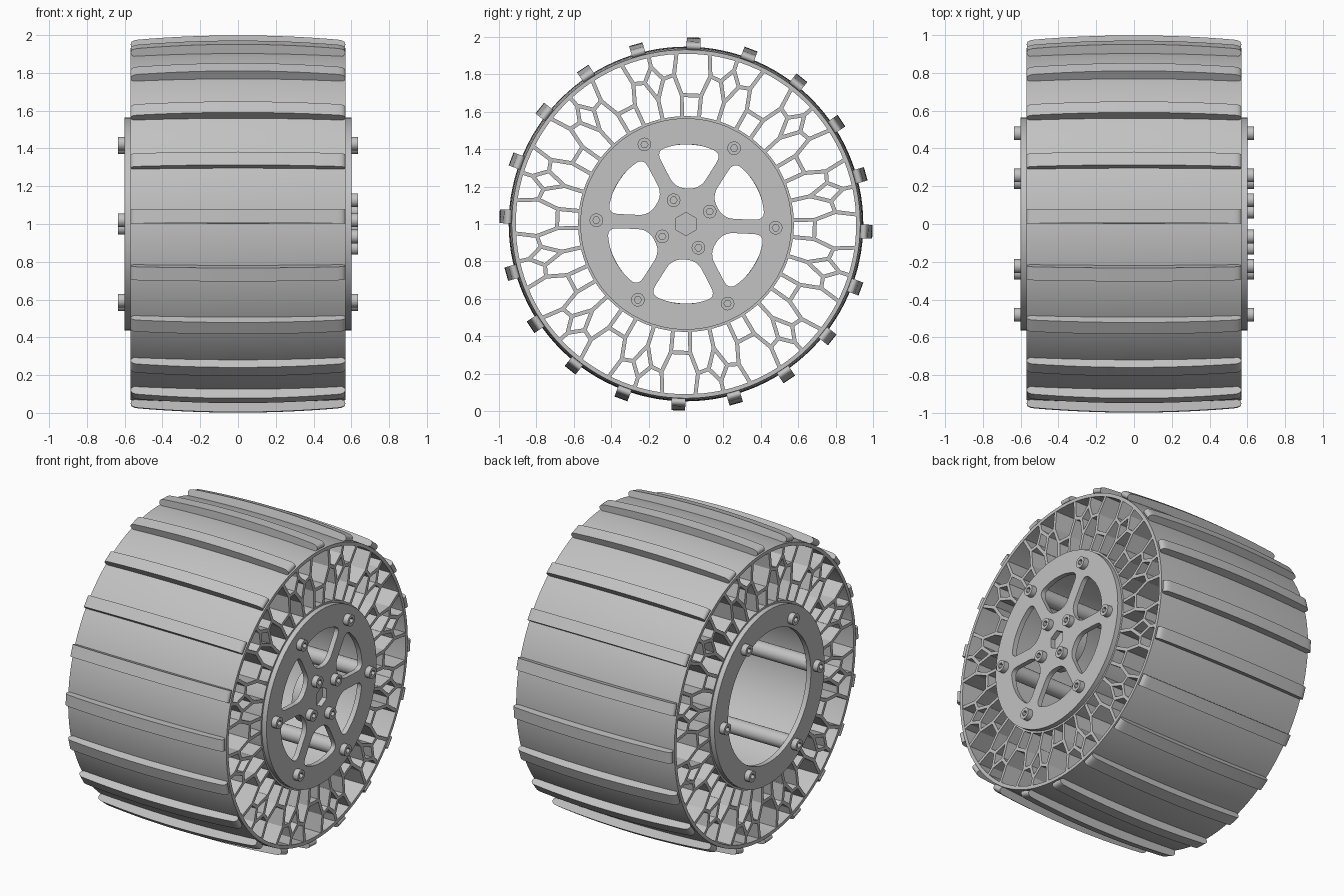
import bpy, bmesh
from math import sin, cos, pi, radians
from mathutils import Matrix, Vector

if bpy.data.objects.get("Cube"):
    bpy.data.objects.remove(bpy.data.objects["Cube"], do_unlink=True)

TURN = radians(87.6)      # whole wheel is turned slightly about its axle
HALF = 0.568              # half width of the tyre
parts = []

grey = bpy.data.materials.new("plain grey")
grey.use_nodes = True
grey.diffuse_color = (0.54, 0.54, 0.54, 1)
grey.node_tree.nodes["Principled BSDF"].inputs["Base Color"].default_value = grey.diffuse_color


def add_part(name, mesh, matrix=Matrix()):
    ob = bpy.data.objects.new(name, mesh)
    bpy.context.collection.objects.link(ob)
    if not mesh.materials:
        mesh.materials.append(grey)
    ob.matrix_world = matrix
    parts.append(ob)
    return ob


def finish(bm, name):
    bmesh.ops.remove_doubles(bm, verts=bm.verts, dist=1e-5)
    bmesh.ops.recalc_face_normals(bm, faces=bm.faces)
    mesh = bpy.data.meshes.new(name)
    bm.to_mesh(mesh)
    bm.free()
    return mesh


def polar(r, a):
    return Vector((r * cos(a), r * sin(a)))


def circle(r, n=96, centre=(0, 0), start=0):
    return [Vector(centre) + polar(r, start + 2 * pi * i / n) for i in range(n)]


def rounded(points, cut, steps=6):
    """Round each corner of a polygon by a quadratic blend."""
    out = []
    for i, p in enumerate(points):
        p, a, b = Vector(p), Vector(points[i - 1]), Vector(points[(i + 1) % len(points)])
        s = p + (a - p).normalized() * min(cut, (a - p).length * 0.48)
        e = p + (b - p).normalized() * min(cut, (b - p).length * 0.48)
        for k in range(steps + 1):
            t = k / steps
            out.append(s * (1 - t) ** 2 + p * 2 * t * (1 - t) + e * t * t)
    return out


def plate(name, loops, half_depth):
    """Extruded flat outline; later loops are holes."""
    cu = bpy.data.curves.new(name, 'CURVE')
    cu.dimensions, cu.fill_mode, cu.extrude = '2D', 'BOTH', half_depth
    for loop in loops:
        sp = cu.splines.new('POLY')
        sp.points.add(len(loop) - 1)
        for pt, p in zip(sp.points, loop):
            pt.co = (p[0], p[1], 0, 1)
        sp.use_cyclic_u = True
    tmp = bpy.data.objects.new(name, cu)
    raw = bpy.data.meshes.new_from_object(tmp)
    bm = bmesh.new()
    bm.from_mesh(raw)
    bpy.data.objects.remove(tmp)
    bpy.data.curves.remove(cu)
    bpy.data.meshes.remove(raw)
    return finish(bm, name)


def on_axle(x, r=0, a=0):
    """Local z along the axle, at radius r and angle a in the wheel plane."""
    p = polar(r, a)
    return Matrix(((0, 0, 1, x), (1, 0, 0, p.x), (0, 1, 0, 1 + p.y), (0, 0, 0, 1)))


# Tyre band: slightly crowned shell
bm = bmesh.new()
outline = [(-HALF, 0.91), (HALF, 0.91)]
for i in range(13):
    x = HALF * (1 - i / 6)
    outline.append((x, 0.948 - 0.016 * (x / HALF) ** 2))
verts = [bm.verts.new((x, r, 1)) for x, r in outline]
edges = [bm.edges.new((verts[i - 1], verts[i])) for i in range(len(verts))]
bmesh.ops.spin(bm, geom=verts + edges, cent=(0, 0, 1), axis=(1, 0, 0),
               angle=2 * pi, steps=120, use_merge=True)
add_part("tyre_band", finish(bm, "tyre_band"))

# Tread bars: crowned, with rounded outer corners
crown = [(HALF * (1 - i / 6), 0.998 - 0.026 * (1 - i / 6) ** 2) for i in range(13)]
bar = [Vector((-HALF, 0.925)), Vector((HALF, 0.925))] + rounded(
    [(HALF, 0.93)] + crown + [(-HALF, 0.93)], 0.04)
tread = plate("tread_bar", [bar], 0.037)
for i in range(20):
    a = TURN + i * pi / 10
    c, s = cos(a), sin(a)
    add_part("tread_bar", tread, Matrix(((1, 0, 0, 0), (0, c, -s, 0), (0, s, c, 1), (0, 0, 0, 1))))

# Flexible honeycomb between hub and band
HUB, RIM, MID = 0.565, 0.92, 15
struts = [((HUB, 4.6), (0.69, 4.3)), ((0.69, 4.3), (0.80, 7)), ((0.80, 7), (RIM, 5.5)),
          ((0.80, 7), (0.785, 11.3)), ((0.785, 11.3), (0.68, MID)), ((0.785, 11.3), (0.86, MID))]
shared = [((0.69, -4.3), (0.69, 4.3)), ((HUB, MID), (0.68, MID)), ((0.86, MID), (RIM, MID))]
bm = bmesh.new()


def strut(p, q, sector, side):
    p, q = (polar(r, TURN + radians(sector * 30 + side * a)) for r, a in (p, q))
    d, m = q - p, (p + q) / 2
    u = d.normalized()
    frame = Matrix(((1, 0, 0, 0), (0, u.x, -u.y, m.x), (0, u.y, u.x, 1 + m.y), (0, 0, 0, 1)))
    size = Matrix.Diagonal((2 * HALF - 0.004, d.length + 0.012, 0.021, 1))
    bmesh.ops.create_cube(bm, size=1, matrix=frame @ size)


for sector in range(12):
    for p, q in struts:
        strut(p, q, sector, 1)
        strut(p, q, sector, -1)
    for p, q in shared:
        strut(p, q, sector, 1)
add_part("honeycomb", finish(bm, "honeycomb"))

# Hub tube carrying the honeycomb
add_part("hub_tube", plate("hub_tube", [circle(0.577), circle(0.548)], HALF), on_axle(0))

# Spoked plate with six rounded windows and a hexagonal bore
window = rounded([(0.19, -0.066), (0.385, -0.178), (0.422, -0.07), (0.427, 0),
                  (0.422, 0.07), (0.385, 0.178), (0.19, 0.066)], 0.06)
windows = []
for i in range(6):
    turn = Matrix.Rotation(TURN + i * pi / 3, 2)
    windows.append([turn @ p for p in window])
bore = circle(0.062, 6, start=pi / 2)
add_part("spoked_plate", plate("spoked_plate", [circle(0.565), bore] + windows, 0.016), on_axle(0.584))

# Axle boss behind the plate
add_part("axle_boss", plate("axle_boss", [circle(0.175, 48)], 0.03), on_axle(0.538))

# Open clamp ring on the other side
add_part("clamp_ring", plate("clamp_ring", [circle(0.565), circle(0.425)], 0.016), on_axle(-0.584))

# Bolts with hexagonal sockets, and spacer rods between the plates
bolt = plate("bolt", [circle(0.036, 32), circle(0.019, 6)], 0.0185)
rod = plate("spacer_rod", [circle(0.048, 32)], HALF)
for i in range(6):
    a = TURN + pi / 6 + i * pi / 3
    add_part("spacer_rod", rod, on_axle(0, 0.48, a))
    for x in (0.6165, -0.6165):
        add_part("rim_bolt", bolt, on_axle(x, 0.48, a))
for i in range(4):
    add_part("boss_bolt", bolt, on_axle(0.6165, 0.143, TURN + pi / 6 + i * pi / 2))

# Smooth round surfaces, keep edges sharp
bpy.ops.object.select_all(action='DESELECT')
for ob in parts:
    ob.select_set(True)
bpy.context.view_layer.objects.active = parts[0]
bpy.ops.object.shade_smooth_by_angle(angle=radians(30))
